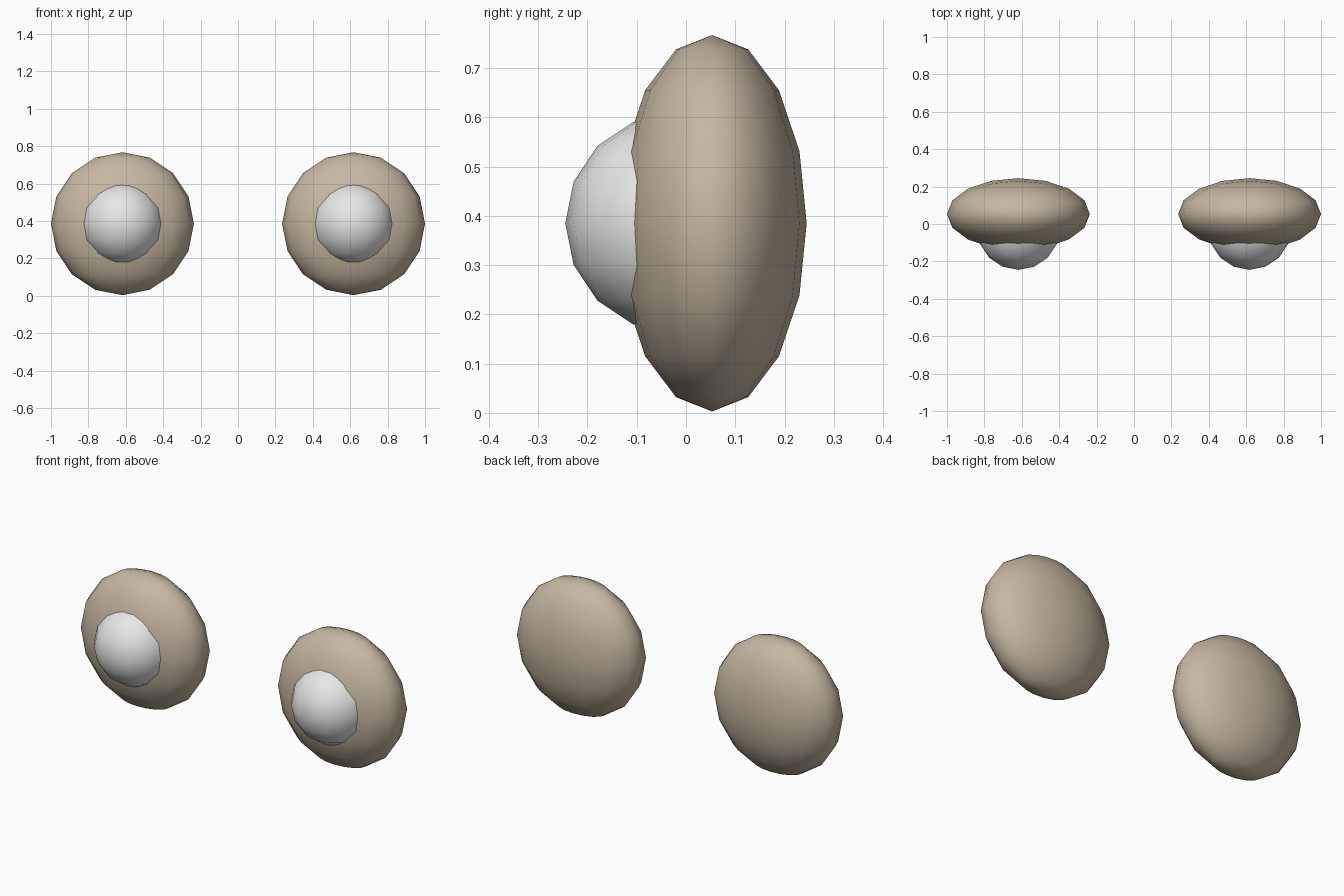
import bpy

if "Cube" in bpy.data.objects:
    bpy.data.objects.remove(bpy.data.objects["Cube"])


def material(name, rgb):
    m = bpy.data.materials.new(name)
    m.diffuse_color = (*rgb, 1.0)
    m.use_nodes = True
    m.node_tree.nodes["Principled BSDF"].inputs["Base Color"].default_value = m.diffuse_color
    return m


TAN = material("tan", (0.56, 0.48, 0.36))
WHITE = material("white", (0.8, 0.8, 0.8))


def ellipsoid(name, loc, radii, mat):
    """Smooth low-poly ball stretched to the given radii."""
    bpy.ops.mesh.primitive_uv_sphere_add(segments=16, ring_count=8, radius=1, location=loc)
    ob = bpy.context.object
    ob.name = name
    ob.scale = radii
    bpy.ops.object.transform_apply(location=False, rotation=False, scale=True)
    bpy.ops.object.shade_smooth()
    ob.data.materials.append(mat)
    return ob


for side, s in (("left", -1), ("right", 1)):
    # flattened disc-like body
    ellipsoid(side + "_disc", (s * 0.618, 0.053, 0.385), (0.382, 0.192, 0.382), TAN)
    # round ball set into the front of the disc
    ellipsoid(side + "_ball", (s * 0.618, -0.023, 0.385), (0.222, 0.222, 0.222), WHITE)
